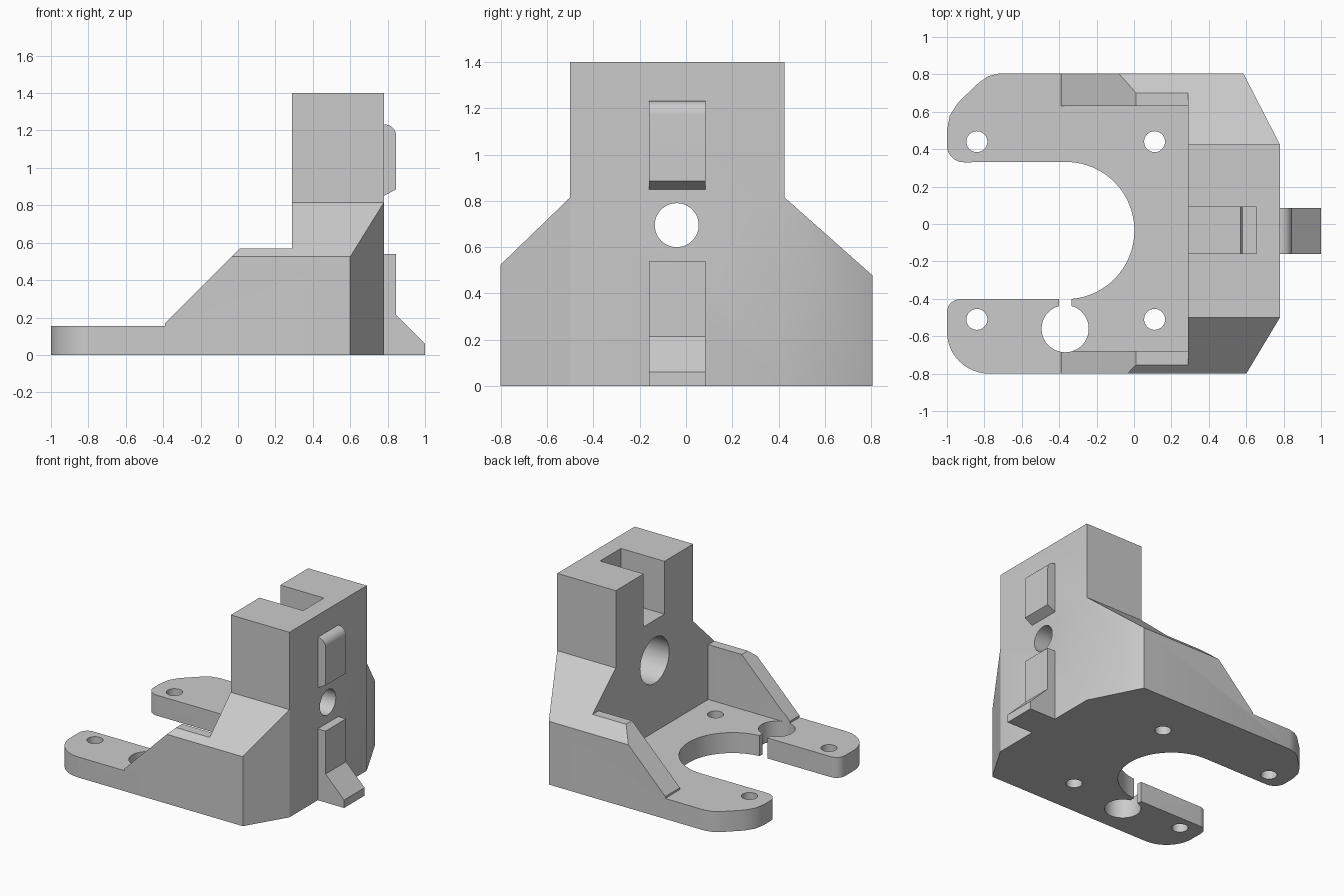
import bpy, bmesh, math
from mathutils import Vector

cube = bpy.data.objects.get("Cube")
if cube:
    bpy.data.objects.remove(cube, do_unlink=True)

# Single matte grey plastic
grey = bpy.data.materials.new("light_grey")
grey.use_nodes = True
grey.diffuse_color = (0.6, 0.6, 0.6, 1)
grey.node_tree.nodes["Principled BSDF"].inputs["Base Color"].default_value = (0.6, 0.6, 0.6, 1)


def arc(cx, cy, r, start, end, n=12):
    angles = [math.radians(start + (end - start) * i / n) for i in range(n + 1)]
    return [(cx + r * math.cos(a), cy + r * math.sin(a)) for a in angles]


def prism(name, profile, axis, lo, hi):
    """Extrude a 2D profile along an axis from lo to hi."""
    place = {"x": lambda a, b, d: (d, a, b),
             "y": lambda a, b, d: (a, d, b),
             "z": lambda a, b, d: (a, b, d)}[axis]
    bm = bmesh.new()
    face = bm.faces.new([bm.verts.new(place(a, b, lo)) for a, b in profile])
    new = bmesh.ops.extrude_face_region(bm, geom=[face])["geom"]
    shift = Vector(place(0, 0, hi - lo))
    bmesh.ops.translate(bm, vec=shift, verts=[v for v in new if isinstance(v, bmesh.types.BMVert)])
    bmesh.ops.recalc_face_normals(bm, faces=bm.faces)
    mesh = bpy.data.meshes.new(name)
    bm.to_mesh(mesh)
    bm.free()
    mesh.materials.append(grey)
    obj = bpy.data.objects.new(name, mesh)
    bpy.context.collection.objects.link(obj)
    return obj


def rect(x0, x1, y0, y1):
    return [(x0, y0), (x1, y0), (x1, y1), (x0, y1)]


def select(obj):
    bpy.ops.object.select_all(action="DESELECT")
    obj.select_set(True)
    bpy.context.view_layer.objects.active = obj


def combine(obj, tool, operation="DIFFERENCE"):
    mod = obj.modifiers.new("cut", "BOOLEAN")
    mod.operation, mod.solver, mod.object = operation, "EXACT", tool
    select(obj)
    bpy.ops.object.modifier_apply(modifier=mod.name)
    bpy.data.objects.remove(tool, do_unlink=True)


# Body: side profile trimmed by the end profile and the plan outline
body = prism("mount_body", [
    (-1.1, 0), (0.9, 0), (0.9, 1.4), (0.29, 1.4), (0.29, 0.57), (0.01, 0.57),
    (-0.39, 0.17), (-0.39, 0.155), (-1.1, 0.155)], "y", -0.9, 0.9)
end_profile = [(-0.95, -0.1), (0.95, -0.1), (0.95, 0.35), (0.425, 0.815),
               (0.425, 1.5), (-0.5, 1.5), (-0.5, 0.815), (-0.95, 0.38)]
combine(body, prism("end_trim", end_profile, "x", -1.3, 1.2), "INTERSECT")
plan = [(0.6, -0.8), (0.78, -0.5), (0.78, 0.425), (0.585, 0.805),
        (-0.72, 0.805), (-0.78, 0.79), (-0.83, 0.755), (-0.94, 0.65), (-0.985, 0.58), (-1, 0.5)]
plan += arc(-0.91, 0.42, 0.09, 180, 270)
plan += arc(-0.365, -0.035, 0.367, 90, -90, 48)
plan += arc(-0.93, -0.472, 0.07, 90, 180)
plan += arc(-0.775, -0.575, 0.225, 180, 270)
combine(body, prism("plan_trim", plan, "z", -0.2, 1.6), "INTERSECT")

# Open space between the two side gussets
combine(body, prism("gusset_gap", rect(-1.2, 0.29, -0.68, 0.63), "z", 0.155, 1.6))

# Screw holes, rod hole and its clamp slit
for x in (-0.84, 0.11):
    for y in (-0.51, 0.44):
        combine(body, prism("screw_hole", arc(x, y, 0.056, 0, 348.75, 31), "z", -0.1, 0.4))
combine(body, prism("rod_hole", arc(-0.368, -0.56, 0.126, 0, 352.5, 47), "z", -0.1, 0.4))
combine(body, prism("clamp_slit", rect(-0.4, -0.335, -0.5, -0.36), "z", -0.1, 0.4))

# Shaft hole with a wide counterbore on the inner side
combine(body, prism("shaft_hole", arc(-0.04, 0.695, 0.095, 0, 352.5, 47), "x", 0.2, 0.9))
combine(body, prism("counterbore", arc(-0.04, 0.695, 0.173, 0, 352.5, 47), "x", 0.2, 0.55))

# Notch in the tower top, stepping down to a deeper pocket
notch = [(0.2, 1.0), (0.57, 1.0), (0.58, 0.98), (0.58, 0.9), (0.655, 0.9), (0.655, 1.5), (0.2, 1.5)]
combine(body, prism("tower_notch", notch, "y", -0.157, 0.092))

# Raised tabs on the outer face
upper = [(0.77, 0.845), (0.78, 0.85), (0.845, 0.885)] + arc(0.785, 1.172, 0.06, 0, 90) + [(0.77, 1.232)]
lower = [(0.77, 0), (1, 0), (1, 0.06), (0.845, 0.215), (0.845, 0.54), (0.77, 0.54)]
parts = [body]
for name, profile in (("upper_tab", upper), ("lower_tab", lower)):
    parts.append(prism(name, profile, "y", -0.16, 0.085))

for part in parts:
    select(part)
    bpy.ops.object.shade_smooth_by_angle(angle=math.radians(30))
